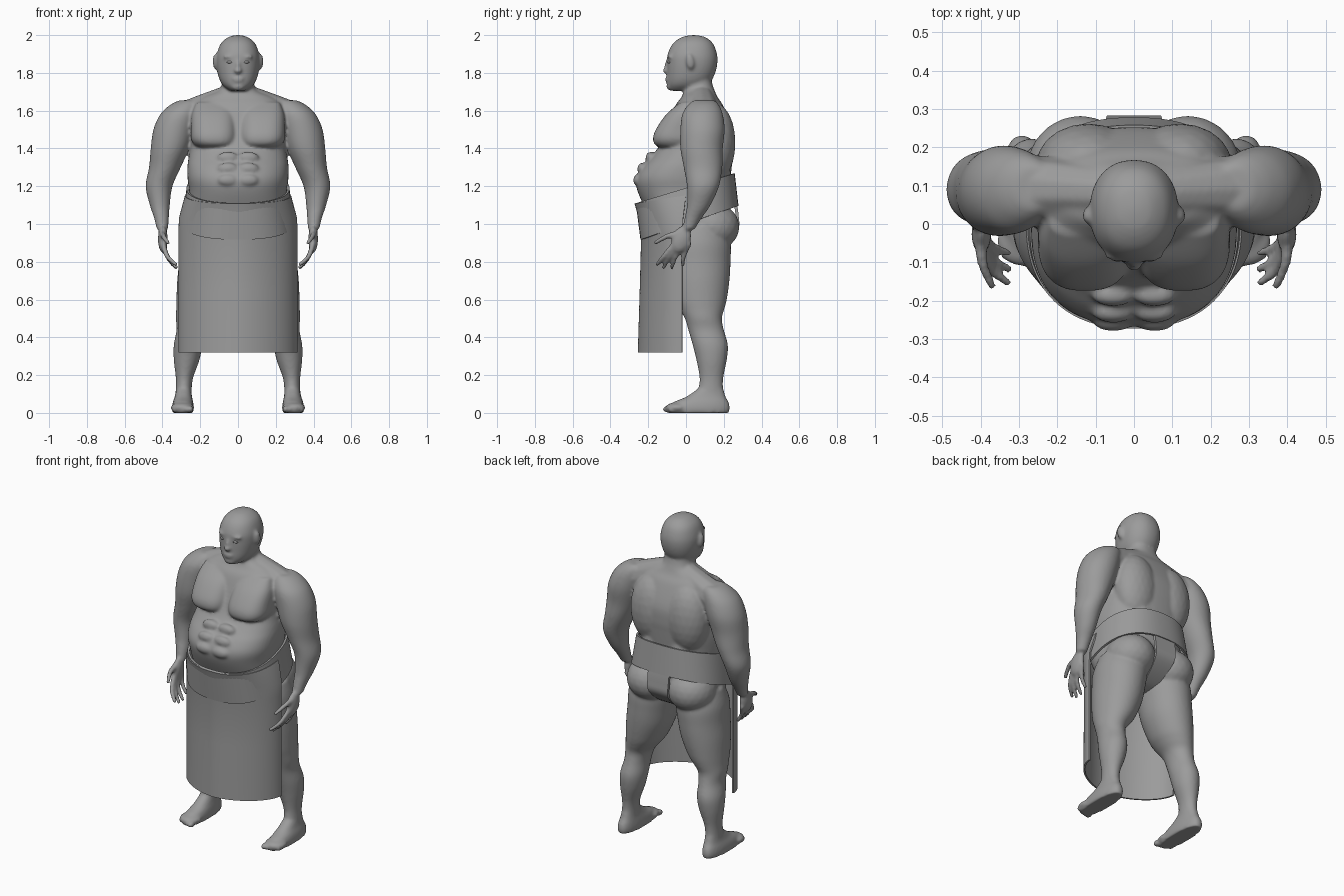
import bpy, bmesh, math
from mathutils import Matrix

old = bpy.data.objects.get("Cube")
if old:
    bpy.data.objects.remove(old, do_unlink=True)

grey = bpy.data.materials.new("clay grey")
grey.use_nodes = True
grey.diffuse_color = (0.33, 0.33, 0.33, 1)
grey.node_tree.nodes["Principled BSDF"].inputs["Base Color"].default_value = grey.diffuse_color


def smooth_rows(rows, steps=5):
    """Catmull-Rom interpolation between key cross-sections."""
    out = []
    for i in range(len(rows) - 1):
        p = [rows[max(0, min(len(rows) - 1, i + k))] for k in (-1, 0, 1, 2)]
        for s in range(steps):
            t = s / steps
            out.append([b + 0.5 * t * (c - a + t * (2*a - 5*b + 4*c - d + t * (3*(b - c) + d - a)))
                        for a, b, c, d in zip(*p)])
    return out + [list(rows[-1])]


def power(v, n):
    return math.copysign(abs(v) ** (2 / n), v)


def skin_rows(bm, grid, closed):
    for a, b in zip(grid, grid[1:]):
        for j in range(len(a) if closed else len(a) - 1):
            k = (j + 1) % len(a)
            bm.faces.new((a[j], a[k], b[k], b[j]))


def loft(bm, rows, side=1, n=2.0, seg=40):
    """Rows are height, centre x, half width, front y, back y."""
    grid = []
    for z, cx, hw, yf, yb in smooth_rows(rows):
        ring = []
        for j in range(seg):
            a = math.tau * j / seg
            ring.append(bm.verts.new((side * (cx + hw * power(math.cos(a), n)),
                                      (yf + yb) / 2 + (yb - yf) / 2 * power(math.sin(a), n), z)))
        grid.append(ring)
    skin_rows(bm, grid, True)
    bm.faces.new(grid[0])
    bm.faces.new(grid[-1])


def blob(bm, centre, radii, side=1, turn=0, detail=3):
    x, y, z = centre
    m = (Matrix.Translation((side * x, y, z)) @ Matrix.Rotation(turn, 4, 'X')
         @ Matrix.Diagonal((*radii, 1)))
    bmesh.ops.create_icosphere(bm, subdivisions=detail, radius=1, matrix=m)


def beads(bm, points, r0, r1, side):
    """Tapered tube made of closely spaced spheres."""
    pts = smooth_rows(points, 10)
    for i, p in enumerate(pts):
        r = r0 + (r1 - r0) * i / (len(pts) - 1)
        blob(bm, p, (r, r, r), side, 0, 2)


def finish(name, bm, mods=()):
    bmesh.ops.recalc_face_normals(bm, faces=bm.faces)
    me = bpy.data.meshes.new(name)
    bm.to_mesh(me)
    bm.free()
    ob = bpy.data.objects.new(name, me)
    bpy.context.collection.objects.link(ob)
    for kind, settings in mods:
        mod = ob.modifiers.new(kind.title(), kind)
        for key, value in settings.items():
            setattr(mod, key, value)
    if mods:
        graph = bpy.context.evaluated_depsgraph_get()
        ob.data = bpy.data.meshes.new_from_object(ob.evaluated_get(graph))
        ob.modifiers.clear()
    ob.data.materials.clear()
    ob.data.materials.append(grey)
    bpy.ops.object.select_all(action='DESELECT')
    ob.select_set(True)
    bpy.context.view_layer.objects.active = ob
    bpy.ops.object.shade_smooth_by_angle(angle=math.radians(50))


body = bmesh.new()
# Torso and neck
loft(body, [(1.79, 0, .082, -.005, .13), (1.74, 0, .085, -.012, .14), (1.705, 0, .105, -.012, .152),
            (1.67, 0, .19, -.025, .168), (1.62, 0, .24, -.06, .2), (1.5, 0, .25, -.105, .246),
            (1.41, 0, .252, -.145, .252), (1.35, 0, .262, -.19, .247), (1.3, 0, .268, -.235, .242),
            (1.24, 0, .267, -.265, .236), (1.17, 0, .258, -.255, .234), (1.05, 0, .262, -.2, .235),
            (.95, 0, .25, -.14, .2), (.87, 0, .15, -.08, .1)], n=2.4, seg=64)
# Head
loft(body, [(2.0, 0, .012, .028, .052), (1.99, 0, .05, -.02, .1), (1.957, 0, .09, -.068, .142),
            (1.9, 0, .112, -.097, .164), (1.85, 0, .115, -.1, .166), (1.8, 0, .108, -.1, .155),
            (1.76, 0, .096, -.1, .135), (1.73, 0, .076, -.097, .11), (1.705, 0, .042, -.085, .07)],
     n=2.2, seg=56)
# Nose, lips and chin
blob(body, (0, -.098, 1.835), (.014, .017, .036))
blob(body, (0, -.106, 1.811), (.022, .018, .015))
blob(body, (0, -.099, 1.771), (.031, .013, .008))
blob(body, (0, -.098, 1.756), (.027, .013, .008))
blob(body, (0, -.083, 1.728), (.036, .021, .021))

for s in (1, -1):
    # Brow and ear
    blob(body, (.044, -.08, 1.885), (.036, .019, .01), s)
    blob(body, (.119, .022, 1.86), (.016, .022, .043), s, .15)
    # Trapezius running out to the shoulder
    beads(body, [(.04, .08, 1.675), (.19, .09, 1.605), (.32, .09, 1.535)], .065, .1, s)
    # Chest muscle: fades upward, undercut below
    loft(body, [(1.645, .13, .09, -.03, .05), (1.58, .13, .115, -.105, .1), (1.5, .128, .122, -.16, .1),
                (1.45, .127, .122, -.175, .1), (1.418, .123, .108, -.162, .1), (1.4, .12, .085, -.12, .1)],
         s, 2.6)
    # Abdominal muscles
    for z, y in ((1.35, -.186), (1.292, -.229), (1.232, -.251)):
        blob(body, (.054, y, z), (.056, .029, .033), s)
    # Back muscles and buttock
    blob(body, (.12, .155, 1.43), (.135, .107, .21), s)
    blob(body, (.09, .165, 1.2), (.085, .08, .17), s)
    blob(body, (.14, .135, .985), (.142, .148, .13), s)
    # Arm
    loft(body, [(1.655, .26, .05, .04, .15), (1.63, .28, .08, .01, .175), (1.58, .31, .102, -.02, .195),
                (1.5, .338, .11, -.03, .205), (1.4, .36, .102, -.03, .195), (1.3, .387, .084, -.012, .192),
                (1.2, .418, .071, .005, .175), (1.1, .414, .053, .005, .13), (1.03, .405, .039, -.008, .082),
                (.97, .4, .03, -.02, .045)], s)
    # Hand
    blob(body, (.398, -.025, .92), (.026, .05, .075), s, -.35)
    beads(body, [(.402, -.02, .955), (.395, -.1, .935), (.37, -.162, .9)], .019, .012, s)
    for i, tip in enumerate(((.33, -.152, .787), (.326, -.118, .77), (.33, -.075, .77), (.345, -.018, .784))):
        y = -.073 + .026 * i
        mid = (.375, (y + tip[1]) / 2 - .005, .83)
        beads(body, [(.397, y + .01, .895), mid, tip], .016, .012, s)
    # Leg
    loft(body, [(.99, .15, .13, -.06, .2), (.9, .16, .145, -.1, .235), (.8, .172, .14, -.1, .236),
                (.7, .188, .134, -.085, .23), (.6, .212, .114, -.06, .216), (.55, .23, .097, -.035, .203),
                (.5, .25, .079, -.006, .19), (.44, .256, .069, .012, .2), (.36, .265, .075, .035, .222),
                (.28, .272, .068, .055, .216), (.18, .284, .045, .072, .197), (.1, .288, .043, .06, .2),
                (.03, .289, .047, .05, .222)], s)
    # Foot with toes
    loft(body, [(.13, .288, .038, .066, .197), (.085, .289, .046, .0, .21), (.06, .291, .053, -.06, .224),
                (.03, .292, .058, -.104, .232), (.0, .292, .056, -.1, .228)], s, 2.3)
    blob(body, (.294, -.045, .028), (.064, .065, .028), s)
    for i in range(5):
        blob(body, (.252 + .021 * i, -.098 + .007 * i, .019), (.017 - .0013 * i, .027, .019), s)

finish("body", body, (("REMESH", dict(mode='VOXEL', voxel_size=.008, use_smooth_shade=True)),
                      ("SMOOTH", dict(factor=.5, iterations=9))))

# Eyes
for name, s in (("left_eye", 1), ("right_eye", -1)):
    eye = bmesh.new()
    blob(eye, (.042, -.085, 1.857), (.018, .013, .008), s)
    finish(name, eye)

# Tilted belt wrapped round the waist
belt = bmesh.new()
grid = []
for t in (0, .33, .67, 1):
    hw, yf, yb = .29 - .024 * t, -.235 - .025 * t, .272 - .02 * t
    ring = []
    for j in range(72):
        a = math.tau * j / 72
        y = (yf + yb) / 2 + (yb - yf) / 2 * power(math.sin(a), 2.4)
        z = (1.0 + .35 * y) * (1 - t) + (1.19 + .305 * y) * t
        ring.append(belt.verts.new((hw * power(math.cos(a), 2.4), y, z)))
    grid.append(ring)
skin_rows(belt, grid, True)
finish("belt", belt, (("SOLIDIFY", dict(thickness=.012, offset=0)),))

# Long curved apron; rows are height, tilt, half width, front y, edge y, roundness
apron = bmesh.new()
grid = []
for z, tilt, w, yf, ye, n in ((.32, 0, .31, -.25, -.02, 1.75), (.65, 0, .31, -.24, -.02, 1.75),
                              (.95, 0, .31, -.232, -.02, 1.8), (1.03, 0, .308, -.245, -.015, 1.9),
                              (1.15, .15, .276, -.268, 0, 2.3)):
    row = []
    for j in range(41):
        a = math.pi * (j / 40 - .5)
        y = ye + (yf - ye) * power(max(math.cos(a), 0), n)
        row.append(apron.verts.new((w * power(math.sin(a), n), y, z + tilt * y)))
    grid.append(row)
skin_rows(apron, grid, False)
finish("apron", apron, (("SOLIDIFY", dict(thickness=.01, offset=0)),))

# Back strip that hangs from the belt and passes between the legs
strip = bmesh.new()
grid = [[strip.verts.new((x * w, y, z)) for x in (-1, -.33, .33, 1)]
        for w, y, z in smooth_rows([(.072, .258, 1.13), (.072, .271, 1.04), (.066, .266, .97),
                                    (.05, .18, .89), (.045, .08, .85), (.055, -.08, .87), (.07, -.17, .97)])]
skin_rows(strip, grid, False)
finish("back_strip", strip, (("SOLIDIFY", dict(thickness=.016, offset=0)),))
